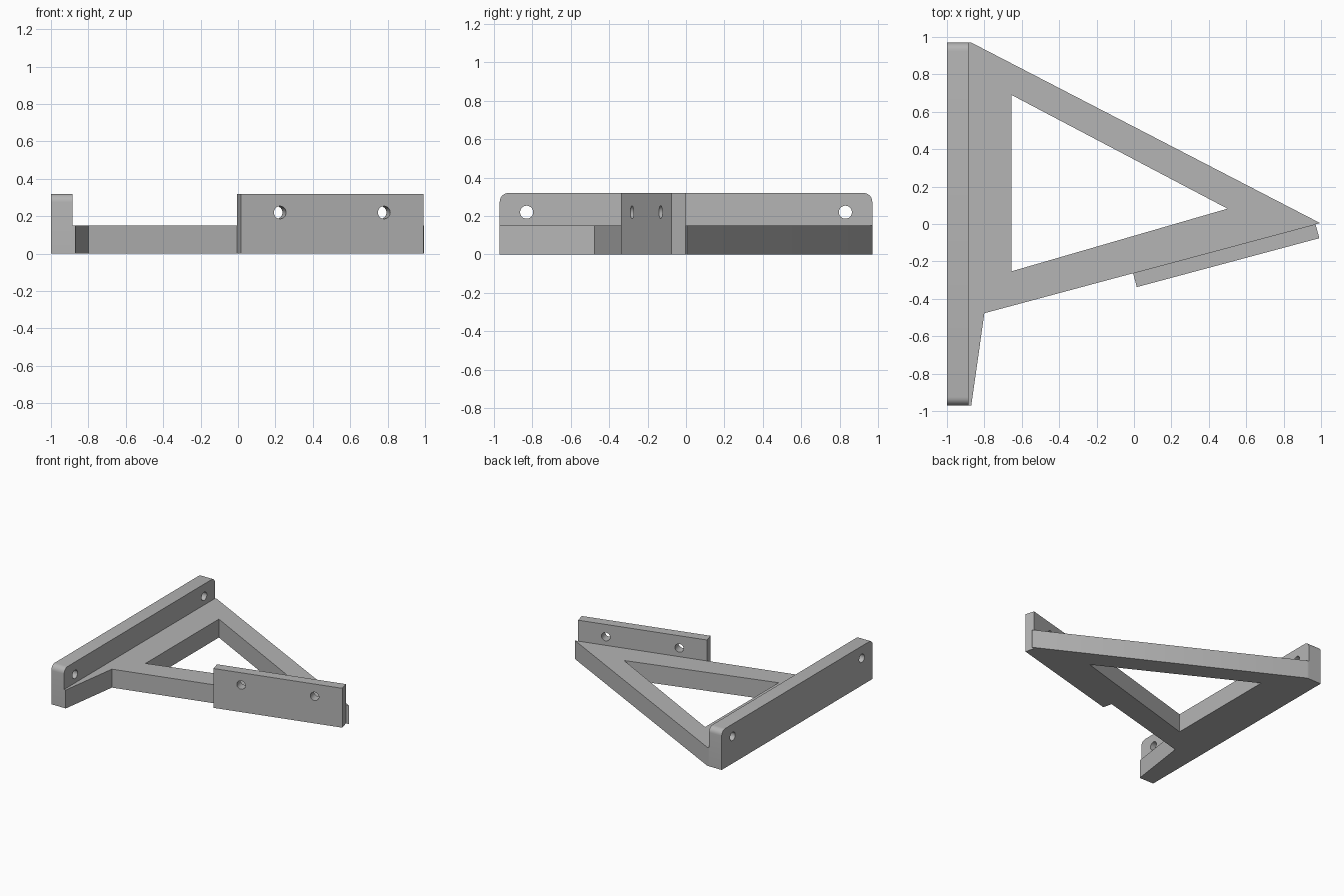
import bpy, bmesh
from math import sin, cos, pi, radians
from mathutils import Matrix, Vector

cube = bpy.data.objects.get("Cube")
if cube:
    bpy.data.objects.remove(cube, do_unlink=True)

grey = bpy.data.materials.new("plain grey")
grey.use_nodes = True
colour = (0.46, 0.46, 0.46, 1)
grey.diffuse_color = colour
grey.node_tree.nodes["Principled BSDF"].inputs["Base Color"].default_value = colour

FRAME_H, PLATE_H, HOLE_Z, HOLE_R = 0.15, 0.32, 0.22, 0.034


def arc(cx, cy, r, start, end, steps):
    return [(cx + r * cos(start + (end - start) * i / steps),
             cy + r * sin(start + (end - start) * i / steps)) for i in range(steps + 1)]


def hole(cx, cy):
    return arc(cx, cy, HOLE_R, 0, 2 * pi, 24)[:-1]


def extruded(name, loops, depth, matrix=Matrix()):
    """Fill an outline with its openings, extrude it, and place it."""
    bm = bmesh.new()
    edges = []
    for loop in loops:
        vs = [bm.verts.new((x, y, 0)) for x, y in loop]
        edges += [bm.edges.new((v, vs[i - 1])) for i, v in enumerate(vs)]
    bmesh.ops.triangle_fill(bm, edges=edges, use_beauty=True, normal=(0, 0, 1))
    ext = bmesh.ops.extrude_face_region(bm, geom=bm.faces[:])
    moved = [g for g in ext["geom"] if isinstance(g, bmesh.types.BMVert)]
    bmesh.ops.translate(bm, verts=moved, vec=(0, 0, depth))
    bmesh.ops.transform(bm, matrix=matrix, verts=bm.verts[:])
    bmesh.ops.recalc_face_normals(bm, faces=bm.faces[:])
    mesh = bpy.data.meshes.new(name)
    bm.to_mesh(mesh)
    bm.free()
    mesh.materials.append(grey)
    obj = bpy.data.objects.new(name, mesh)
    bpy.context.collection.objects.link(obj)
    bpy.ops.object.select_all(action='DESELECT')
    obj.select_set(True)
    bpy.context.view_layer.objects.active = obj
    bpy.ops.object.shade_smooth_by_angle(angle=radians(30))
    return obj


def upright(origin, along):
    """Local x runs along the plate, local y is up, local z is its thickness."""
    up = Vector((0, 0, 1))
    along = Vector(along)
    rot = Matrix((along, up, along.cross(up))).transposed().to_4x4()
    return Matrix.Translation(origin) @ rot


# Flat triangular frame with a triangular opening
outer = [(-0.885, 0.97), (-0.87, 0.97), (0.995, 0.005), (-0.8, -0.477),
         (-0.87, -0.97), (-0.885, -0.97)]
inner = [(-0.655, 0.69), (0.5, 0.082), (-0.655, -0.253)]
extruded("frame", [outer, inner], FRAME_H)

# Long mounting rail with rounded top corners and two screw holes
half, r = 0.97, 0.045
rail = [(-half, 0), (half, 0)]
rail += arc(half - r, PLATE_H - r, r, 0, pi / 2, 6)
rail += arc(r - half, PLATE_H - r, r, pi / 2, pi, 6)
extruded("mounting_rail", [rail, hole(-0.83, HOLE_Z), hole(0.83, HOLE_Z)], 0.115,
         upright((-1, 0, 0), (0, 1, 0)))

# Square-cornered plate on the slanted arm with two screw holes
tilt, length = radians(15), 1.01
plate = [(0, 0), (length, 0), (length, PLATE_H), (0, PLATE_H)]
extruded("side_plate", [plate, hole(0.217, HOLE_Z), hole(length - 0.217, HOLE_Z)], 0.078,
         upright((-0.005, -0.262, 0), (cos(tilt), sin(tilt), 0)))
